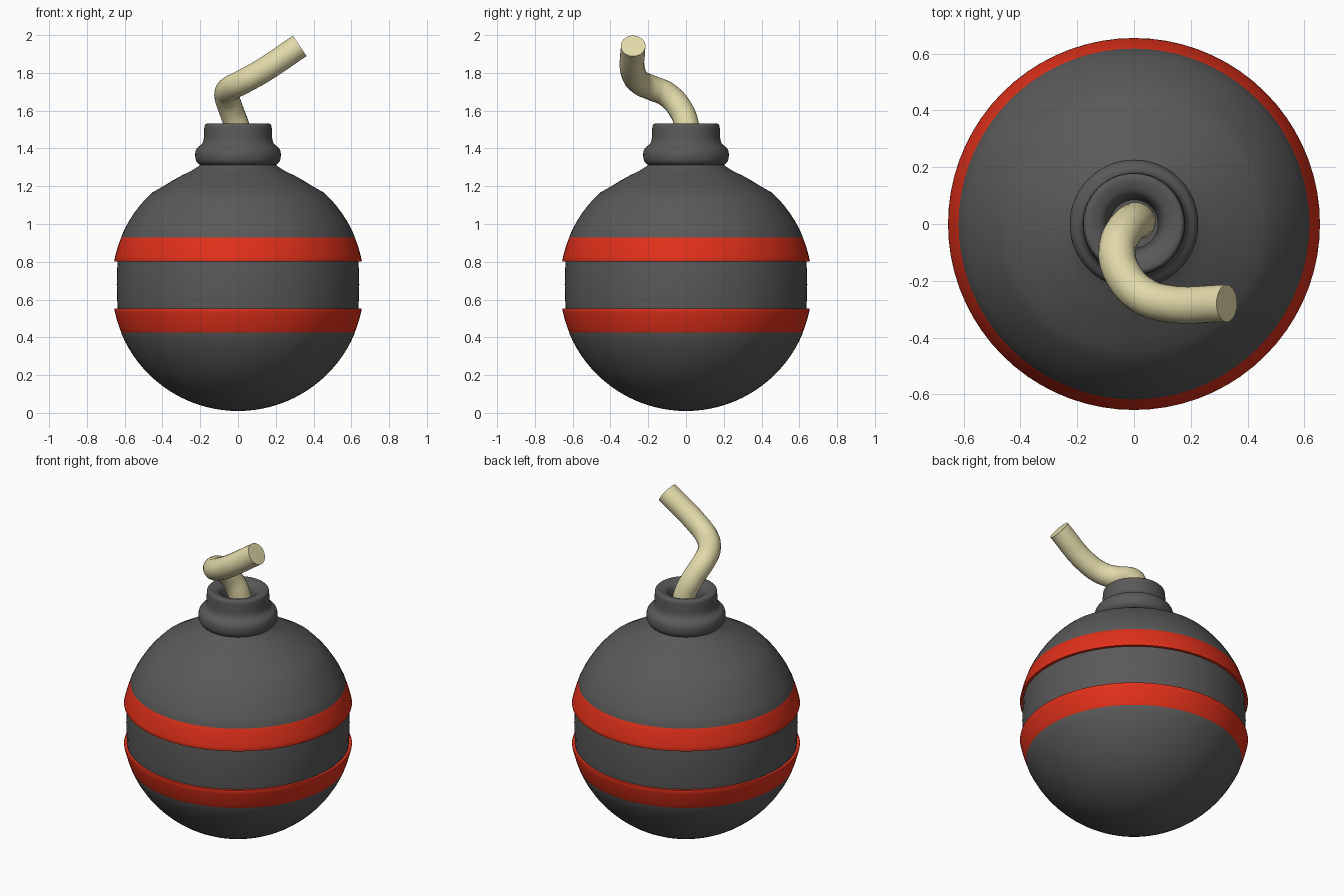
import bpy, bmesh
from math import sin, cos, pi, sqrt, radians

if "Cube" in bpy.data.objects:
    bpy.data.objects.remove(bpy.data.objects["Cube"])

SEG = 72
CZ, R = 0.675, 0.67          # centre height and radius of the ball


def material(name, rgb):
    m = bpy.data.materials.new(name)
    m.diffuse_color = (*rgb, 1)
    m.use_nodes = True
    m.node_tree.nodes["Principled BSDF"].inputs["Base Color"].default_value = m.diffuse_color
    return m


def smooth(ob, angle):
    bpy.ops.object.select_all(action='DESELECT')
    ob.select_set(True)
    bpy.context.view_layer.objects.active = ob
    bpy.ops.object.shade_smooth_by_angle(angle=radians(angle))


def lathe(name, profile, closed=False, mat=None, angle=35):
    """Spin an (r, z) profile around the z axis."""
    bm = bmesh.new()
    rings = []
    for r, z in profile:
        n = 1 if r == 0 else SEG
        rings.append([bm.verts.new((r * cos(2 * pi * i / SEG), r * sin(2 * pi * i / SEG), z))
                      for i in range(n)])
    pairs = list(zip(rings, rings[1:])) + ([(rings[-1], rings[0])] if closed else [])
    for a, b in pairs:
        for i in range(SEG):
            j = (i + 1) % SEG
            quad = [a[i % len(a)], a[j % len(a)], b[j % len(b)], b[i % len(b)]]
            bm.faces.new(list(dict.fromkeys(quad)))
    bmesh.ops.recalc_face_normals(bm, faces=bm.faces[:])
    me = bpy.data.meshes.new(name)
    bm.to_mesh(me)
    bm.free()
    ob = bpy.data.objects.new(name, me)
    bpy.context.collection.objects.link(ob)
    if mat:
        me.materials.append(mat)
    smooth(ob, angle)
    return ob


def ball_r(z):
    return sqrt(R * R - (z - CZ) ** 2)


def soften(points, rounds=2):
    """Corner-cut a profile into a smooth one, keeping its ends."""
    for _ in range(rounds):
        out = [points[0]]
        for (a, b), (c, d) in zip(points, points[1:]):
            out += [(a * .75 + c * .25, b * .75 + d * .25), (a * .25 + c * .75, b * .25 + d * .75)]
        points = out + [points[-1]]
    return points


grey = material("dark_grey", (0.10, 0.10, 0.10))
red = material("red", (0.75, 0.03, 0.01))
cream = material("cream", (0.76, 0.70, 0.40))

# Ball body: lower cap, slimmer waist between the bands, upper cap flaring into the neck
angles = [radians(-90 + 67 * i / 18) for i in range(19)]
body = [(0 if i == 0 else R * cos(a), CZ + R * sin(a) + 0.005) for i, a in enumerate(angles)]
body += [(0.636, 0.54), (0.64, 0.60), (0.642, 0.68), (0.64, 0.76), (0.636, 0.82)]
body += [(R * cos(radians(a)), CZ + R * sin(radians(a))) for a in range(23, 50, 4)]
body += [(0.395, 1.20), (0.35, 1.228), (0.30, 1.256), (0.25, 1.28), (0.21, 1.305), (0.17, 1.34), (0, 1.35)]
lathe("body", body, mat=grey)

# Two mirrored red bands, with a flat edge facing the waist
for name, s in (("upper_band", 1), ("lower_band", -1)):
    zs = [0.805 + 0.125 * i / 6 for i in range(7)]
    outer = [(ball_r(z) - 0.002, z) for z in zs]
    ring = [(0.59, 0.802), (0.654, 0.802)] + outer + [(0.612, 0.938), (0.59, 0.938)]
    lathe(name, [(r, CZ + s * (z - CZ) + (0.005 if s < 0 else 0)) for r, z in ring],
          closed=True, mat=red)

# Neck: bulging collar, straight lip and a funnel-shaped hole
neck = soften([(0.17, 1.31), (0.20, 1.31), (0.227, 1.335), (0.226, 1.40), (0.182, 1.425),
               (0.18, 1.50), (0.176, 1.53), (0.15, 1.532), (0.105, 1.515), (0.09, 1.47), (0.085, 1.42)])
lathe("neck", neck + [(0, 1.42)], mat=grey, angle=50)

# Fuse: a bent round cord
path = [(0.012, 0.01, 1.40), (0.0, 0.008, 1.50), (-0.035, -0.025, 1.60), (-0.06, -0.10, 1.685),
        (-0.04, -0.175, 1.718), (0.02, -0.245, 1.75), (0.12, -0.28, 1.805), (0.327, -0.28, 1.943)]
cu = bpy.data.curves.new("fuse", 'CURVE')
cu.dimensions = '3D'
cu.bevel_depth = 0.066
cu.bevel_resolution = 6
cu.use_fill_caps = True
sp = cu.splines.new('BEZIER')
sp.resolution_u = 8
sp.bezier_points.add(len(path) - 1)
for p, co in zip(sp.bezier_points, path):
    p.co = co
    p.handle_left_type = p.handle_right_type = 'AUTO'
fuse = bpy.data.objects.new("fuse", cu)
bpy.context.collection.objects.link(fuse)
bpy.ops.object.select_all(action='DESELECT')
fuse.select_set(True)
bpy.context.view_layer.objects.active = fuse
bpy.ops.object.convert(target='MESH')
fuse = bpy.context.view_layer.objects.active
fuse.data.materials.clear()
fuse.data.materials.append(cream)
smooth(fuse, 50)
